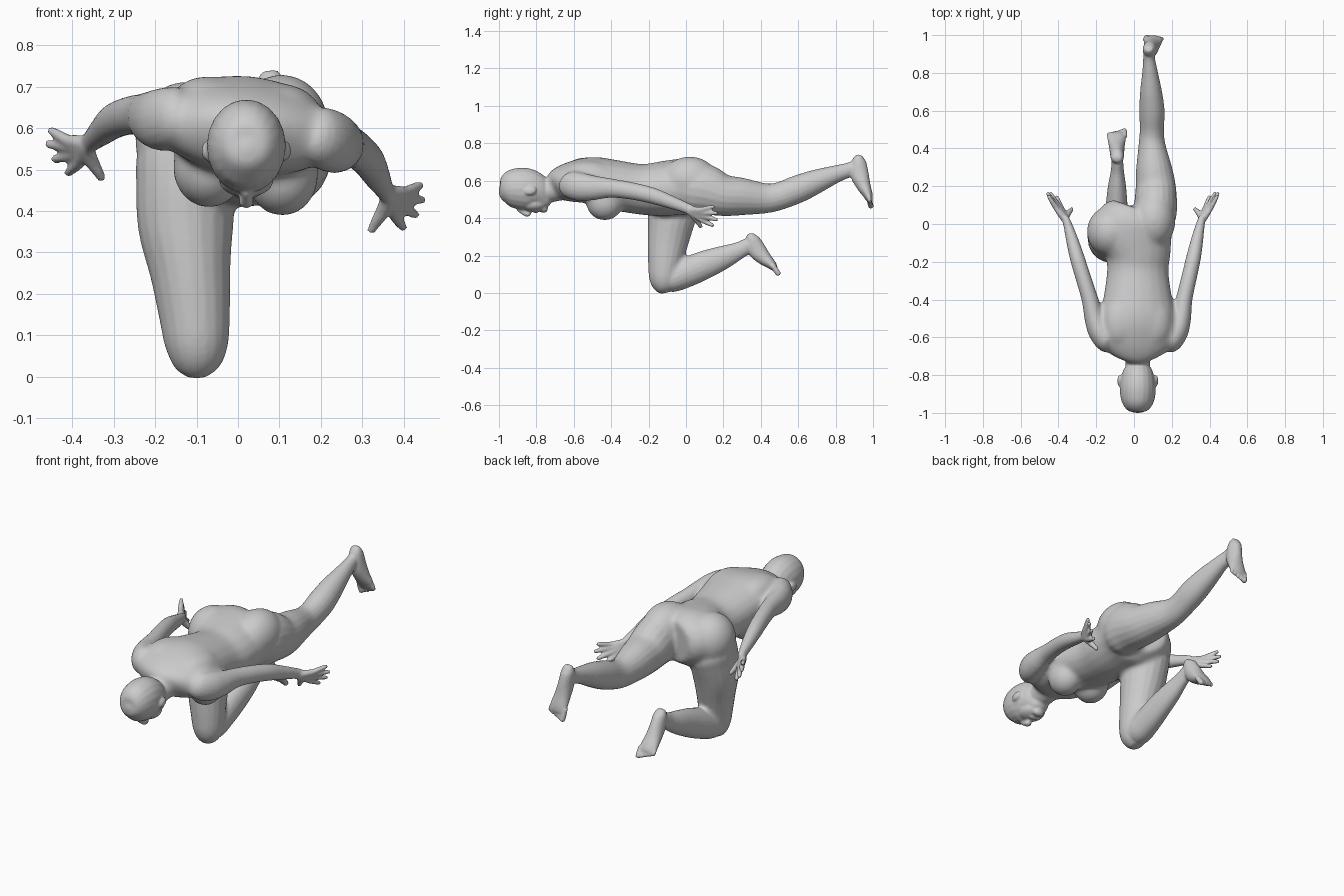
import bpy, bmesh, math
from mathutils import Vector, Matrix

bm = bmesh.new()
X = Vector((1, 0, 0))


def loft(rings, roll=0, n=20, steps=4):
    """Closed tube through rings (x, y, z, half width, half depth), smoothly interpolated."""
    k = [Vector(r) for r in rings]
    k = [2 * k[0] - k[1]] + k + [2 * k[-1] - k[-2]]
    pts = []
    for i in range(1, len(k) - 2):
        a, b, c, d = k[i - 1:i + 3]
        for s in range(steps):
            t = s / steps
            pts.append(0.5 * (2 * b + (c - a) * t + (2 * a - 5 * b + 4 * c - d) * t * t
                              + (3 * b - a - 3 * c + d) * t ** 3))
    pts.append(k[-2])
    loops = []
    for i, p in enumerate(pts):
        c = Vector(p[:3])
        t = (Vector(pts[min(i + 1, len(pts) - 1)][:3]) - Vector(pts[max(i - 1, 0)][:3])).normalized()
        side = (X - t * X.dot(t)).normalized()
        side = Matrix.Rotation(roll, 3, t) @ side
        other = t.cross(side)
        w, d = max(p[3], .003), max(p[4], .003)
        loops.append([bm.verts.new(c + side * w * math.cos(j * math.tau / n)
                                   + other * d * math.sin(j * math.tau / n)) for j in range(n)])
    for a, b in zip(loops, loops[1:]):
        for j in range(n):
            bm.faces.new((a[j], a[(j + 1) % n], b[(j + 1) % n], b[j]))
    bm.faces.new(loops[0][::-1])
    bm.faces.new(loops[-1])


def blob(loc, size, rx=0, ry=0):
    m = (Matrix.Translation(loc) @ Matrix.Rotation(ry, 4, 'Y') @ Matrix.Rotation(rx, 4, 'X')
         @ Matrix.Diagonal((*size, 1)))
    bmesh.ops.create_uvsphere(bm, u_segments=24, v_segments=14, radius=1, matrix=m)


def fuse(name, voxel, iterations):
    """Turn everything collected so far into one softened skin."""
    bmesh.ops.recalc_face_normals(bm, faces=bm.faces)
    mesh = bpy.data.meshes.new(name)
    bm.to_mesh(mesh)
    bm.clear()
    obj = bpy.data.objects.new(name, mesh)
    bpy.context.collection.objects.link(obj)
    remesh = obj.modifiers.new("fuse", 'REMESH')
    remesh.mode = 'VOXEL'
    remesh.voxel_size = voxel
    remesh.use_smooth_shade = True
    smooth = obj.modifiers.new("soften", 'SMOOTH')
    smooth.factor = .5
    smooth.iterations = iterations
    return obj


def place(r, side):
    """Mirror an arm point to the far side, lifted by the roll of the body."""
    x, y, z = r[:3]
    if side < 0:
        x, z = -x - .08 * y, z + .05 + .11 * (y + .6)
    return (x, y, z, *r[3:])


def arm(side):
    loft([place(r, side) for r in [
        (.16, -.645, .592, .03, .04), (.19, -.625, .582, .058, .07), (.225, -.57, .568, .062, .076),
        (.248, -.50, .562, .054, .067), (.265, -.40, .56, .044, .051), (.29, -.29, .545, .041, .046),
        (.315, -.18, .52, .039, .043), (.335, -.08, .485, .032, .035), (.352, 0, .455, .023, .028),
        (.362, .03, .44, .021, .029)]])


def hand(side):
    # Fingers run from the wrist through the knuckles, so together they form the palm
    for knuckle, tip in [((.378, .085, .390), (.400, .148, .358)),
                         ((.390, .090, .410), (.432, .168, .390)),
                         ((.399, .088, .429), (.448, .168, .427)),
                         ((.403, .080, .445), (.443, .152, .463))]:
        k, t = Vector(knuckle), Vector(tip)
        w = Vector((.36, .02, .442)).lerp(k, .15)
        rad = [.02, .018, .015, .013, .0095]
        path = [w, w.lerp(k, .6), k, k.lerp(t, .6), t]
        loft([place((*p, r, r), side) for p, r in zip(path, rad)], n=10)
    # Thumb
    loft([place(r, side) for r in [
        (.362, .025, .43, .018, .018), (.35, .05, .40, .018, .018),
        (.333, .068, .372, .014, .014), (.32, .082, .35, .01, .01)]], n=10)


def legs():
    # Trailing straight leg
    loft([(.10, -.04, .565, .09, .11), (.112, .04, .563, .11, .138), (.115, .11, .55, .113, .134),
          (.115, .20, .522, .106, .112), (.105, .30, .515, .094, .10), (.095, .42, .506, .071, .081),
          (.095, .50, .518, .064, .074), (.095, .60, .556, .067, .074), (.09, .70, .597, .058, .064),
          (.085, .80, .635, .042, .047), (.08, .87, .658, .032, .039), (.078, .92, .685, .028, .031)])
    # Bent leg: thigh straight down, shin folded back
    loft([(-.11, -.02, .60, .09, .09), (-.12, -.045, .53, .122, .135), (-.126, -.065, .46, .12, .137),
          (-.126, -.083, .36, .115, .122), (-.115, -.10, .25, .097, .106),
          (-.105, -.112, .15, .086, .091), (-.10, -.117, .075, .076, .079),
          (-.10, -.112, .025, .055, .056), (-.10, -.107, .001, .024, .025)])
    loft([(-.10, -.15, .052, .03, .025), (-.10, -.09, .069, .067, .068), (-.097, 0, .108, .066, .079),
          (-.092, .10, .15, .058, .076), (-.09, .20, .19, .048, .063), (-.088, .28, .225, .035, .047),
          (-.088, .33, .252, .031, .041), (-.088, .36, .27, .026, .031)])


def foot(heel, toe, side):
    """Foot from heel to toes, big toe on the inner side."""
    heel, toe = Vector(heel), Vector(toe)
    axis = toe - heel
    instep = axis.cross(X).normalized()
    rings = [(0, 0, .02, .014), (.05, .006, .029, .027), (.14, .013, .035, .041),
             (.36, .022, .038, .049), (.58, .015, .043, .039), (.75, .004, .049, .028),
             (.86, 0, .047, .02), (.91, 0, .038, .012)]
    loft([(*(heel + axis * t + instep * o), w, d) for t, o, w, d in rings])
    for i in range(5):
        c = heel + X * side * (i - 2) * .021
        r = (.015, .012, .011, .011, .0105)[i]
        end = 1.05 - .03 * i
        loft([(*(c + axis * t), q, q) for t, q in ((.8, r), (end - .04, r), (end, r * .5))], n=10)


def neck():
    loft([(.02, -.84, .56, .06, .06), (.02, -.75, .545, .064, .062), (.02, -.70, .56, .074, .072),
          (.02, -.62, .59, .12, .08)])


# Torso, slightly rolled
loft([(.02, -.715, .565, .06, .065), (.02, -.675, .582, .16, .09), (.02, -.60, .595, .222, .11),
      (.02, -.50, .602, .205, .125), (.02, -.40, .58, .185, .134), (.02, -.25, .555, .164, .135),
      (.02, -.15, .555, .178, .145), (0, -.05, .565, .212, .15), (0, .02, .57, .20, .148),
      (.02, .08, .57, .14, .115)], roll=math.radians(6))
# Breasts
blob((.107, -.435, .487), (.088, .10, .10))
blob((-.07, -.435, .505), (.088, .10, .098))
# Shoulder blades
blob((.12, -.52, .655), (.08, .12, .05), ry=.3)
blob((-.08, -.52, .675), (.08, .12, .05), ry=-.1)
# Buttocks
blob((.105, .02, .603), (.115, .15, .127))
blob((-.125, -.04, .575), (.125, .135, .138))
neck()
arm(1)
arm(-1)
legs()

# First pass blends the big masses into each other
core = fuse("body_core", .009, 22)
soft = bpy.data.meshes.new_from_object(core.evaluated_get(bpy.context.evaluated_depsgraph_get()))
bpy.data.objects.remove(core)
bm.from_mesh(soft)

# Second pass adds limbs at full thickness, head, hands and feet
neck()
legs()
for s in (-1, 1):
    arm(s)
    hand(s)
foot((.076, .928, .737), (.11, .988, .465), 1)
foot((-.088, .345, .318), (-.093, .492, .105), -1)

# Head, face down
loft([(.02, -1.0, .55, .01, .01), (.02, -.987, .55, .052, .055), (.02, -.95, .555, .081, .095),
      (.02, -.90, .558, .094, .110), (.02, -.85, .552, .094, .113), (.02, -.80, .53, .084, .10),
      (.02, -.765, .495, .06, .066), (.02, -.748, .47, .04, .036), (.02, -.742, .46, .01, .01)])
# Jaw and face
blob((.02, -.815, .475), (.066, .075, .042))
# Nose, lips and chin
loft([(.02, -.90, .45, .010, .012), (.02, -.87, .435, .013, .017),
      (.02, -.847, .422, .019, .016), (.02, -.835, .435, .012, .01)])
blob((.02, -.802, .436), (.026, .014, .010))
blob((.02, -.762, .45), (.034, .024, .022))
# Ears
for s in (-1, 1):
    blob((.02 + s * .096, -.83, .545), (.012, .032, .022), rx=.3)

fuse("body", .006, 5)
